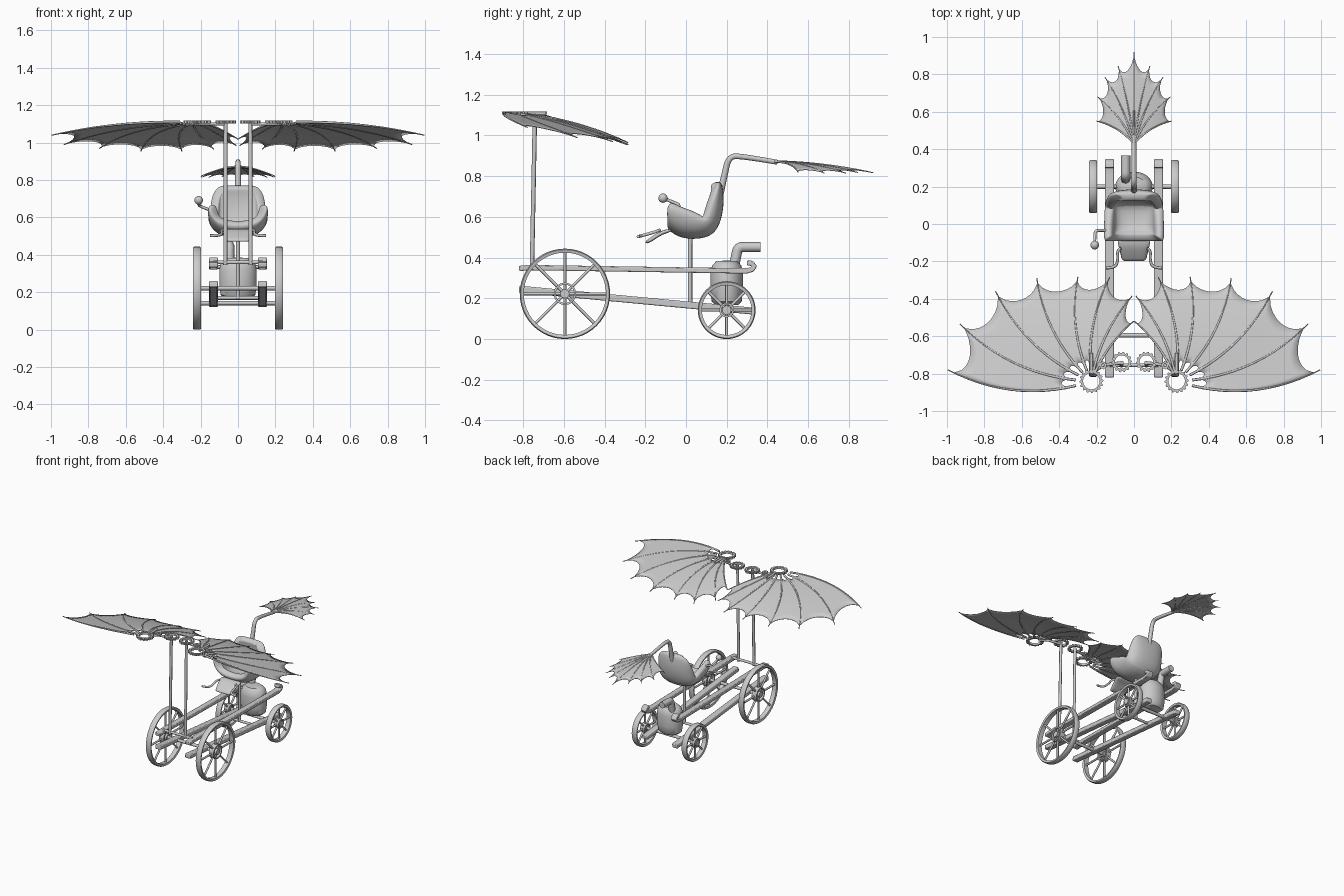
import bpy, bmesh, math
from mathutils import Vector as V

if "Cube" in bpy.data.objects:
    bpy.data.objects.remove(bpy.data.objects["Cube"])


def finish(name, bm, smooth=True):
    me = bpy.data.meshes.new(name)
    bmesh.ops.remove_doubles(bm, verts=bm.verts, dist=1e-5)
    bmesh.ops.recalc_face_normals(bm, faces=bm.faces)
    bm.to_mesh(me)
    bm.free()
    ob = bpy.data.objects.new(name, me)
    bpy.context.collection.objects.link(ob)
    if smooth:
        bpy.ops.object.select_all(action='DESELECT')
        ob.select_set(True)
        bpy.context.view_layer.objects.active = ob
        bpy.ops.object.shade_smooth_by_angle(angle=math.radians(40))
    return ob


def sheet(name, rows, thick, offset=0.0, subsurf=0):
    """Grid of points turned into a thick smooth panel."""
    bm = bmesh.new()
    g = [[bm.verts.new(p) for p in r] for r in rows]
    for a, b in zip(g, g[1:]):
        for i in range(len(a) - 1):
            bm.faces.new((a[i], a[i + 1], b[i + 1], b[i]))
    ob = finish(name, bm)
    m = ob.modifiers.new("thickness", 'SOLIDIFY')
    m.thickness, m.offset = thick, offset
    if subsurf:
        ob.modifiers.new("smooth", 'SUBSURF').levels = subsurf
        ob.modifiers["smooth"].render_levels = subsurf
    return ob


def lathe(name, prof, loc, axis='Z', segs=32, closed=True, teeth=0, sy=1):
    """Revolve (radius, height) points; teeth alternate the outer radius."""
    bm = bmesh.new()
    rmax = max(p[0] for p in prof)
    n = teeth * 4 if teeth else segs
    rings = []
    for i in range(n):
        a, ring = 2 * math.pi * i / n, []
        for r, h in prof:
            if teeth and r > rmax - 1e-4 and i % 4 < 2:
                r += rmax * 0.15
            p = V((r * math.cos(a), r * math.sin(a) * sy, h))
            ring.append(bm.verts.new(V(loc) + (p if axis == 'Z' else V((p.z, p.x, p.y)))))
        rings.append(ring)
    k = len(prof)
    for i in range(n):
        a, b = rings[i], rings[(i + 1) % n]
        for j in range(k if closed else k - 1):
            bm.faces.new((a[j], a[(j + 1) % k], b[(j + 1) % k], b[j]))
    return finish(name, bm)


def tubes(name, paths, r, taper=1.0, smooth_path=False):
    """One or more round rods through points."""
    cu = bpy.data.curves.new(name, 'CURVE')
    cu.dimensions, cu.bevel_depth, cu.bevel_resolution = '3D', r, 2
    cu.use_fill_caps = True
    for pts in paths:
        s = cu.splines.new('NURBS' if smooth_path else 'POLY')
        s.points.add(len(pts) - 1)
        for i, p in enumerate(pts):
            s.points[i].co = (*p, 1)
            s.points[i].radius = 1 + (taper - 1) * i / (len(pts) - 1)
        if smooth_path:
            s.use_endpoint_u, s.order_u, s.resolution_u = True, 3, 6
    ob = bpy.data.objects.new(name, cu)
    bpy.context.collection.objects.link(ob)
    return ob


def beam(name, path, w, h, x):
    """Plank of width w swept along (y, z) points."""
    bm, secs = bmesh.new(), []
    for i, p in enumerate(path):
        a, b = V(path[max(i - 1, 0)]), V(path[min(i + 1, len(path) - 1)])
        t = (b - a).normalized()
        nrm = V((-t.y, t.x)) * h / 2
        q = V(p)
        secs.append([bm.verts.new((x + sx * w / 2, q.x + k * nrm.x, q.y + k * nrm.y))
                     for sx, k in ((-1, -1), (1, -1), (1, 1), (-1, 1))])
    for a, b in zip(secs, secs[1:]):
        for j in range(4):
            bm.faces.new((a[j], a[(j + 1) % 4], b[(j + 1) % 4], b[j]))
    bm.faces.new(secs[0])
    bm.faces.new(secs[-1])
    ob = finish(name, bm)
    m = ob.modifiers.new("bevel", 'BEVEL')
    m.width, m.segments = 0.006, 2


def fan(name, hub, tips, bulge, lift, t_in, hole, cut, r):
    """Bat-like fan: curved ribs from a hub with scalloped skin between."""
    hub, ctrls = V(hub), []
    tips = [V(t) for t in tips]
    for i, t in enumerate(tips):
        d = t - hub
        b = bulge(i)
        ctrls.append((hub + t) / 2 + V((-d.y * b, d.x * b, lift)))

    def pt(f, t):
        i = min(int(f), len(tips) - 2)
        u = f - i
        c, e = ctrls[i].lerp(ctrls[i + 1], u), tips[i].lerp(tips[i + 1], u)
        return hub * (1 - t) ** 2 + c * 2 * t * (1 - t) + e * t * t
    tubes(name + "_ribs", [[pt(i, t_in * .8 + (1 - t_in * .8) * k / 12) for k in range(13)]
                           for i in range(len(tips))], r, 0.4)
    rows, n = [], 8
    for j in range((len(tips) - 1) * n + 1):
        u = (j % n) / n
        s = (4 * u * (1 - u)) ** 0.7
        t0, t1 = t_in + hole * s, 0.96 - cut * s
        rows.append([pt(j / n, t0 + (t1 - t0) * k / 10) for k in range(11)])
    sheet(name + "_skin", rows, 0.004)


# wheels and axles
for label, y, R, hubr in (("front", -0.595, 0.222, 0.055), ("rear", 0.2, 0.142, 0.036)):
    for side, x in (("left", -0.219), ("right", 0.219)):
        c = (x, y, R)
        lathe(f"{label}_{side}_rim", [(R - .02, -.018), (R - .005, -.022), (R, -.014), (R, .014),
                                      (R - .005, .022), (R - .02, .018)], c, 'X', 48)
        lathe(f"{label}_{side}_hub", [(hubr - .01, -.02), (hubr, -.02), (hubr, .02), (hubr - .01, .02)], c, 'X')
        lathe(f"{label}_{side}_hub_cap", [(0, -.022), (.022, -.022), (.022, .022), (0, .022)], c, 'X', 20, False)
        tubes(f"{label}_{side}_spokes",
              [[(x, y + q * math.cos(a), R + q * math.sin(a)) for q in (.015, R - .012)]
               for a in [k * math.pi / 4 for k in range(8)]], 0.0075)
    tubes(label + "_axle", [[(-.22, y, R), (.22, y, R)]], 0.012)

# frame rails with curled rear ends, cross bars
for side, x in (("left", -.131), ("right", .131)):
    beam(f"{side}_upper_rail", [(-.82, .346), (-.78, .351), (.26, .335), (.3, .335), (.325, .342),
                                (.336, .357), (.325, .371), (.30, .375)], .047, .026, x)
    beam(f"{side}_lower_rail", [(-.82, .245), (.33, .137)], .047, .034, x)
tubes("cross_bars", [[(-.13, -.755, .36), (.13, -.755, .36)], [(-.13, .2, .335), (.13, .2, .335)],
                     [(-.13, .02, .17), (.13, .02, .17)]], 0.01)

# engine and exhaust
lathe("engine", [(0, .165), (.07, .167), (.092, .185), (.1, .24), (.1, .32), (.09, .36), (.065, .382), (0, .386)],
      (0, .2, 0), segs=32, closed=False, sy=.8)
tubes("exhaust_pipe", [[(-.045, .235, .35), (-.045, .245, .40), (-.045, .255, .45), (-.045, .29, .452),
                        (-.045, .365, .452)]], .025, 1, True)

# seat: bucket shell with raised arms
prof = [(.17, .78, .085, .01, 0), (.182, .745, .14, .03, 0), (.188, .67, .155, .07, 0),
        (.175, .58, .162, .08, .02), (.135, .505, .165, .05, .09), (.05, .487, .168, .01, .135),
        (-.03, .495, .17, 0, .15), (-.085, .53, .17, 0, .14), (-.1, .565, .155, 0, .09)]
rows = []
for y, z, w, fwd, up in prof:
    rows.append([(w * math.sin(u * math.pi / 2 * .95), y - fwd * abs(u) ** 2.5, z + up * abs(u) ** 2.5)
                 for u in [k / 4 for k in range(-4, 5)]])
rows = [r[::-1] for r in rows]
seat = sheet("seat", rows, .055, 0, 2)
# make the shell thicken towards the sitter
centre = V((0, 0, .75))
f = seat.data.polygons[len(seat.data.polygons) // 2]
seat.modifiers["thickness"].offset = 1 if f.normal.dot(centre - f.center) > 0 else -1

# footrest flap, foot pegs, post, hand lever
sheet("footrest", [[(x * w, y, z) for x in (-1, -.5, 0, .5, 1)] for y, z, w in
                   ((-.07, .535, .095), (-.12, .525, .085), (-.16, .495, .072), (-.2, .472, .068))], .02, 0, 1)
for side, s in (("left", -1), ("right", 1)):
    tubes(side + "_foot_peg", [[(s * .07, -.13, .535), (s * .09, -.14, .53), (s * .085, -.19, .515),
                                (s * .1, -.235, .503), (s * .15, -.235, .503)]], .008, 1, True)
tubes("seat_post", [[(0, .02, .165), (0, .02, .52)]], .011)
tubes("lever", [[(-.15, -.035, .64), (-.205, -.03, .66), (-.21, -.06, .67), (-.21, -.11, .692)]], .008, 1, True)
bm = bmesh.new()
bmesh.ops.create_uvsphere(bm, u_segments=20, v_segments=12, radius=.023)
bmesh.ops.translate(bm, verts=bm.verts, vec=(-.21, -.113, .692))
finish("lever_knob", bm)

# tail boom and tail fan
tubes("tail_boom", [[(0, .165, .7), (0, .19, .81), (0, .21, .895), (0, .27, .9), (0, .45, .868)]], .017, .7, True)
half = [(.2, .55, .82), (.195, .68, .815), (.155, .785, .815), (.085, .845, .818)]
tail = [(-x, y, z) for x, y, z in half] + [(0, .92, .817)] + half[::-1]
fan("tail", (0, .43, .872), tail, lambda i: (i - 4) * .04, .025, .02, 0, .1, .006)

# wing masts, gears and wings
tips = [(.995, -.78, 1.04), (.93, -.535, .99), (.74, -.36, .97), (.52, -.29, .955), (.30, -.283, .955),
        (.13, -.285, .965), (.01, -.385, .985), (.002, -.52, 1.02)]
for side, s in (("left", -1), ("right", 1)):
    tubes(side + "_mast", [[(s * .068, -.757, .345), (s * .066, -.742, 1.115)]], .011)
    tubes(side + "_gear_arm", [[(s * .066, -.742, 1.1), (s * .165, -.755, 1.1), (s * .228, -.8, 1.1)],
                               [(s * .228, -.8, 1.108), (s * .228, -.69, 1.108)]], .009)
    for label, gx, gy, r, ri, n in (("mast_gear", .066, -.738, .048, .036, 14), ("idler_gear", .166, -.755, .019, .008, 8),
                                    ("wing_gear", .228, -.84, .056, .044, 16)):
        lathe(f"{side}_{label}", [(ri, -.008), (r, -.008), (r, .008), (ri, .008)], (s * gx, gy, 1.11), teeth=n)
    fan(side + "_wing", (s * .228, -.84, 1.108), [(s * x, y, z) for x, y, z in tips],
        lambda i: -s * (.21 - .012 * i), .05, .13, .07, .085, .0075)

# turn the rods into smooth meshes
bpy.ops.object.select_all(action='DESELECT')
rods = [o for o in bpy.context.scene.objects if o.type == 'CURVE']
for o in rods:
    o.select_set(True)
bpy.context.view_layer.objects.active = rods[0]
bpy.ops.object.convert(target='MESH')
bpy.ops.object.shade_smooth_by_angle(angle=math.radians(50))
